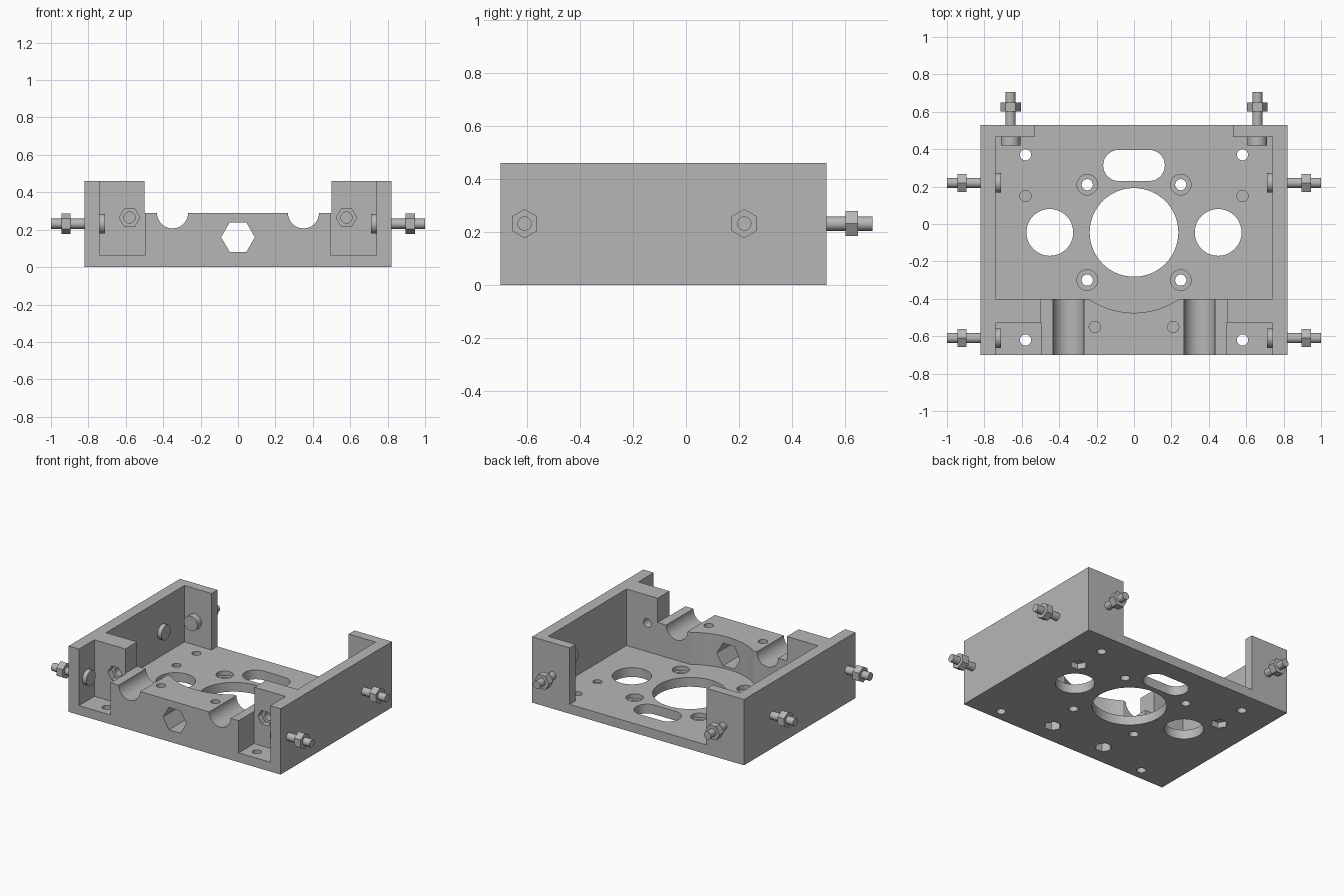
import bpy, bmesh
from math import sin, cos, pi, acos, asin

cube = bpy.data.objects.get("Cube")
if cube:
    bpy.data.objects.remove(cube)

grey = bpy.data.materials.new("plain_grey")
grey.use_nodes = True
COLOUR = (0.47, 0.47, 0.47, 1)
grey.diffuse_color = COLOUR
grey.node_tree.nodes["Principled BSDF"].inputs["Base Color"].default_value = COLOUR

# Order of (u, v, along) for a prism running along each axis
MAP = {"x": lambda u, v, w: (w, u, v),
       "y": lambda u, v, w: (u, w, v),
       "z": lambda u, v, w: (u, v, w)}


def prism(name, pts, lo, hi, axis="z"):
    bm = bmesh.new()
    rings = [[bm.verts.new(MAP[axis](u, v, w)) for u, v in pts] for w in (lo, hi)]
    n = len(pts)
    for ring in rings:
        bm.faces.new(ring)
    for i in range(n):
        j = (i + 1) % n
        bm.faces.new((rings[0][i], rings[0][j], rings[1][j], rings[1][i]))
    bmesh.ops.recalc_face_normals(bm, faces=bm.faces)
    mesh = bpy.data.meshes.new(name)
    bm.to_mesh(mesh)
    bm.free()
    mesh.materials.append(grey)
    ob = bpy.data.objects.new(name, mesh)
    bpy.context.scene.collection.objects.link(ob)
    return ob


def arc(u, v, r, start, end, n):
    return [(u + r * cos(start + (end - start) * i / n),
             v + r * sin(start + (end - start) * i / n)) for i in range(n + 1)]


def ring(u, v, r, n=40, turn=0.0):
    return arc(u, v, r, turn, turn + 2 * pi, n)[:-1]


def rect(u0, u1, v0, v1):
    return [(u0, v0), (u1, v0), (u1, v1), (u0, v1)]


def smooth(ob):
    bpy.ops.object.select_all(action="DESELECT")
    ob.select_set(True)
    bpy.context.view_layer.objects.active = ob
    bpy.ops.object.shade_smooth_by_angle(angle=pi / 6)


FLOOR, BLOCK, TOP = 0.065, 0.29, 0.46
body = prism("bracket_body", rect(-0.82, 0.82, -0.7, 0.53), 0, TOP)


def cut(pts, lo, hi, axis="z"):
    tool = prism("cutter", pts, lo, hi, axis)
    tool.hide_render = True
    mod = body.modifiers.new("cut", "BOOLEAN")
    mod.operation = "DIFFERENCE"
    mod.solver = "EXACT"
    mod.object = tool
    bpy.context.view_layer.objects.active = body
    bpy.ops.object.modifier_apply(modifier=mod.name)
    mesh = tool.data
    bpy.data.objects.remove(tool)
    bpy.data.meshes.remove(mesh)


# Main cavity: open at the back, with a scooped front edge
CY, SCOOP = -0.045, 0.43
a = asin((-0.4 - CY) / SCOOP)
cavity = [(-0.74, -0.4)] + arc(0, CY, SCOOP, -pi - a, a, 24)
cavity += [(0.74, -0.4), (0.74, 0.465), (0.53, 0.465), (0.53, 0.6),
           (-0.53, 0.6), (-0.53, 0.465), (-0.74, 0.465)]
cut(cavity, FLOOR, 0.6)

# Lowered front block and central bores
cut(rect(-0.5, 0.5, -0.8, -0.3), BLOCK, 0.6)
cut(ring(0, CY, 0.237, 64), -0.1, 0.2)
slot = arc(0.082, 0.313, 0.083, -pi / 2, pi / 2, 16)
slot += arc(-0.082, 0.313, 0.083, pi / 2, 3 * pi / 2, 16)
cut(slot, -0.1, 0.2)
cut(ring(0, 0.16, 0.09, 6), -0.8, -0.3, "y")

# Mirrored pockets, grooves and holes
for s in (-1, 1):
    cut(rect(*sorted((s * 0.495, s * 0.74)), -0.8, -0.53), FLOOR, 0.6)
    cut(ring(s * 0.35, BLOCK, 0.083), -0.8, -0.3, "y")
    cut(ring(s * 0.45, CY, 0.125, 48), -0.1, 0.2)
    # nut recess and bore in the front upright
    cut(ring(s * 0.58, 0.265, 0.055, 6), -0.6, -0.49, "y")
    cut(ring(s * 0.58, 0.265, 0.03, 24), -0.6, -0.3, "y")
    # plain floor holes
    for y in (0.37, -0.62):
        cut(ring(s * 0.58, y, 0.03, 24), -0.1, 0.2)
    # counterbored screw holes
    for y in (0.21, -0.3):
        cut(ring(s * 0.25, y, 0.055, 32), 0.035, 0.2)
        cut(ring(s * 0.25, y, 0.03, 24), -0.1, 0.2)
    # blind holes with hexagonal recesses beneath
    for x, y, top, hexa in ((0.58, 0.15, 0.047, 0.04), (0.21, -0.55, 0.11, 0.1)):
        cut(ring(s * x, y, 0.03, 24), top, 0.4)
        cut(ring(s * x, y, 0.055, 6), -0.1, hexa)
smooth(body)


# Bolts: head inside the wall, nut and shaft end outside
def bolt(name, u, v, axis, s, head, nut, tip, turn):
    parts = (("head", ring(u, v, 0.052, 32), head),
             ("nut", ring(u, v, 0.055, 6, turn), nut),
             ("shaft", ring(u, v, 0.027, 24), (head[1] - 0.01, tip)))
    for part, pts, span in parts:
        smooth(prism(name + "_" + part, pts, s * span[0], s * span[1], axis))


for s, side in ((1, "left"), (-1, "right")):
    for y, place in ((0.22, "rear"), (-0.61, "front")):
        bolt(f"{side}_{place}_bolt", y, 0.232, "x", s,
             (0.71, 0.745), (0.895, 0.945), 1.0, pi / 6)
    bolt(f"back_{side}_bolt", s * 0.66, 0.232, "y", 1,
         (0.42, 0.47), (0.602, 0.65), 0.705, 0)
